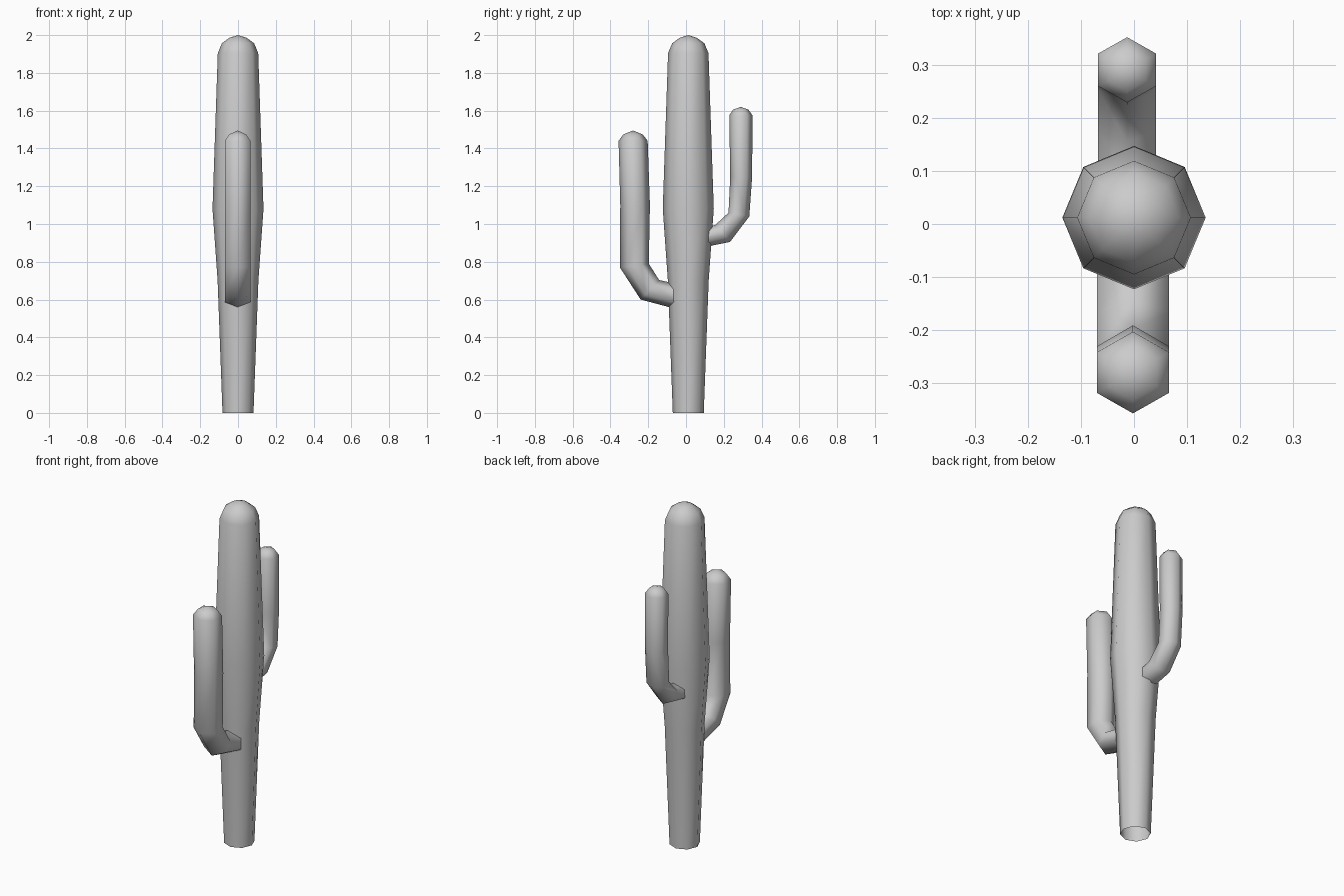
import bpy, bmesh
from math import cos, sin, pi

if "Cube" in bpy.data.objects:
    bpy.data.objects.remove(bpy.data.objects["Cube"])


def loft(name, rings, apex):
    """Skin equal-sized rings into an open-bottomed tube closed by an apex."""
    bm = bmesh.new()
    loops = [[bm.verts.new(p) for p in ring] for ring in rings]
    n = len(loops[0])
    for a, b in zip(loops, loops[1:]):
        for i in range(n):
            j = (i + 1) % n
            bm.faces.new((a[i], a[j], b[j], b[i]))
    tip = bm.verts.new(apex)
    for i in range(n):
        bm.faces.new((loops[-1][i], loops[-1][(i + 1) % n], tip))
    bmesh.ops.recalc_face_normals(bm, faces=bm.faces)
    for f in bm.faces:
        f.smooth = True
    me = bpy.data.meshes.new(name)
    bm.to_mesh(me)
    bm.free()
    ob = bpy.data.objects.new(name, me)
    bpy.context.collection.objects.link(ob)
    return ob


def arm(name, x, half_width, sections, apex):
    """Six-sided arm; each section is (outer y, outer z, inner y, inner z, scale)."""
    rings = []
    for oy, oz, iy, iz, s in sections:
        cy, cz = (oy + iy) / 2, (oz + iz) / 2
        dy, dz = (oy - iy) / 2, (oz - iz) / 2
        ring = []
        for k in range(6):
            c, w = cos(k * pi / 3), sin(k * pi / 3) / sin(pi / 3)
            ring.append((x + half_width * s * w, cy + dy * c, cz + dz * c))
        rings.append(ring)
    return loft(name, rings, (x, *apex))


# Eight-sided trunk, widest at mid height, with a rounded top
TRUNK_Y = 0.012
profile = [(0.082, 0), (0.108, 0.70), (0.135, 1.08),
           (0.107, 1.905), (0.085, 1.957), (0.045, 1.986)]
loft("trunk",
     [[(r * cos(k * pi / 4), TRUNK_Y + r * sin(k * pi / 4), z) for k in range(8)]
      for r, z in profile], (0, TRUNK_Y, 2.0))

# Lower, thicker front arm
arm("front_arm", -0.002, 0.0675, [
    (-0.060, 0.552, -0.055, 0.685, 1), (-0.240, 0.600, -0.142, 0.703, 1),
    (-0.350, 0.770, -0.197, 0.790, 1), (-0.348, 1.100, -0.191, 1.100, 1),
    (-0.357, 1.440, -0.203, 1.440, 1), (-0.332, 1.474, -0.229, 1.474, 0.67)],
    (-0.281, 1.495))

# Higher, thinner back arm
arm("back_arm", -0.013, 0.0545, [
    (0.100, 0.878, 0.095, 0.980, 1), (0.233, 0.905, 0.155, 0.995, 1),
    (0.335, 1.040, 0.225, 1.060, 1), (0.350, 1.250, 0.234, 1.250, 1),
    (0.352, 1.575, 0.229, 1.575, 1), (0.330, 1.606, 0.250, 1.606, 0.65)],
    (0.290, 1.620))
